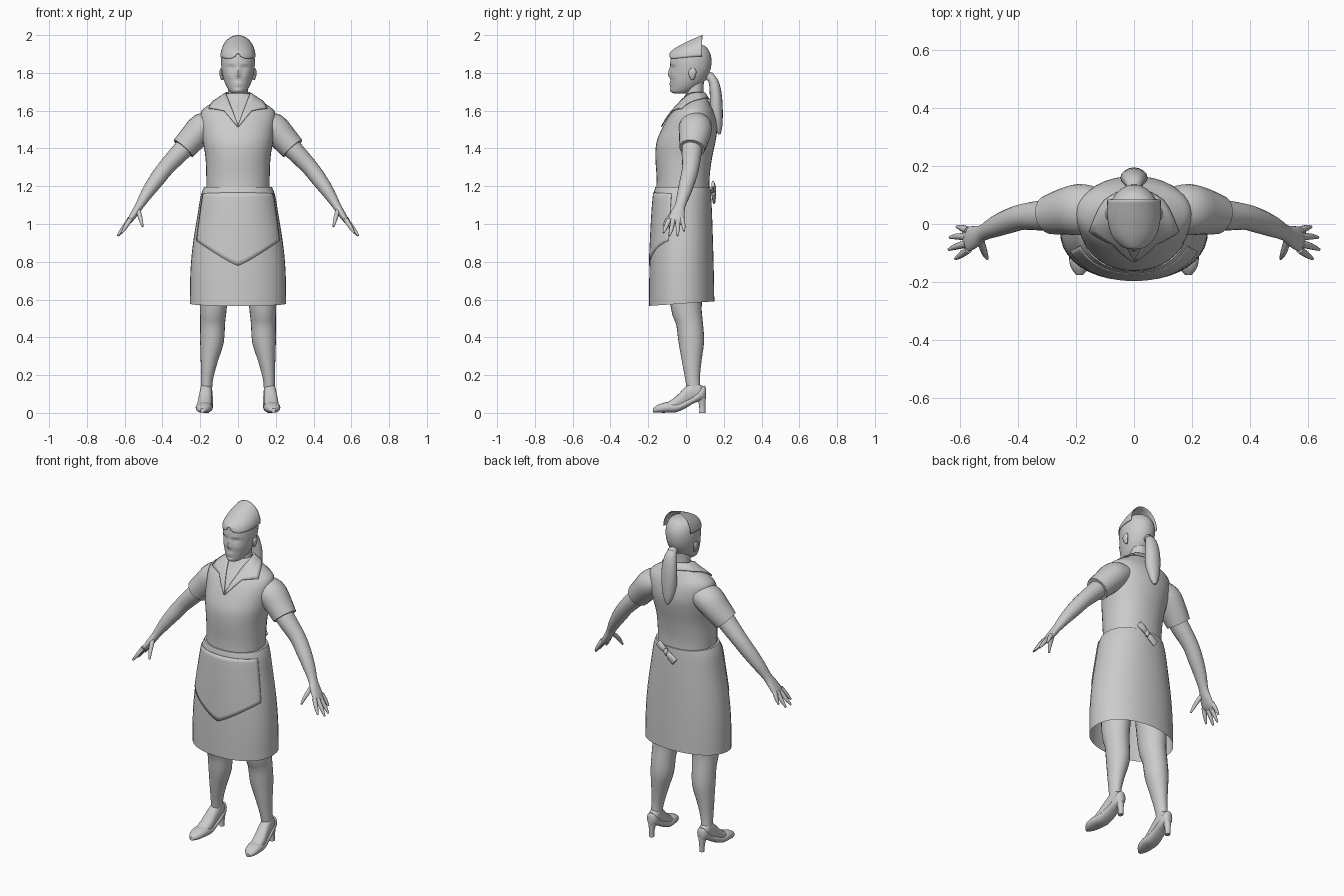
import bpy, bmesh, math
from mathutils import Vector
from math import sin, cos, pi, exp


def make(name, verts, faces, mirror=False):
    me = bpy.data.meshes.new(name)
    me.from_pydata([tuple(v) for v in verts], [], faces)
    bm = bmesh.new()
    bm.from_mesh(me)
    bmesh.ops.recalc_face_normals(bm, faces=bm.faces)
    bm.to_mesh(me)
    bm.free()
    ob = bpy.data.objects.new(name, me)
    bpy.context.collection.objects.link(ob)
    if mirror:
        ob.modifiers.new("mirror", 'MIRROR')
    return ob


def spline(secs, n):
    """Smooth resampling of the given rows (Catmull-Rom)."""
    out, last = [], len(secs) - 1
    for i in range(last):
        p = [secs[max(0, min(last, i + k))] for k in (-1, 0, 1, 2)]
        for s in range(n):
            t = s / n
            out.append([0.5 * (2*b + (c-a)*t + (2*a-5*b+4*c-d)*t*t + (3*b-a-3*c+d)*t**3)
                        for a, b, c, d in zip(*p)])
    return out + [list(secs[-1])]


def loft(name, secs, axis=None, ref=(0, 1, 0), n=3, sides=24, power=2.0, caps=(True, True), mirror=False):
    """Elliptical sections (x, y, z, a, b); b lies along ref, a across it."""
    rows = spline(secs, n)
    verts, faces = [], []
    for i, r in enumerate(rows):
        c = Vector(r[:3])
        t = Vector(axis) if axis else Vector(rows[min(i+1, len(rows)-1)][:3]) - Vector(rows[max(i-1, 0)][:3])
        t.normalize()
        v = Vector(ref)
        v = (v - t * v.dot(t)).normalized()
        u = t.cross(v)
        for k in range(sides):
            a = 2 * pi * k / sides
            ca, sa = cos(a), sin(a)
            e = 2 / power
            verts.append(c + u * math.copysign(abs(ca)**e, ca) * max(r[3], .002)
                         + v * math.copysign(abs(sa)**e, sa) * max(r[4], .002))
    m = len(rows)
    for i in range(m - 1):
        for k in range(sides):
            q = (k + 1) % sides
            faces.append((i*sides+k, i*sides+q, (i+1)*sides+q, (i+1)*sides+k))
    if caps[0]:
        faces.append(tuple(range(sides)))
    if caps[1]:
        faces.append(tuple((m-1)*sides + k for k in range(sides)))
    return make(name, verts, faces, mirror)


def stack(name, levels, **kw):
    """Upright body from levels (z, y_front, y_back, half_width)."""
    return loft(name, [(0, (f+b)/2, z, w, (b-f)/2) for z, f, b, w in levels], axis=(0, 0, 1), **kw)


def sheet(name, rows, mirror=False):
    w = len(rows[0])
    faces = [(i*w+j, i*w+j+1, (i+1)*w+j+1, (i+1)*w+j)
             for i in range(len(rows)-1) for j in range(w-1)]
    return make(name, [p for r in rows for p in r], faces, mirror)


def cling(ob, target, offset, thick):
    m = ob.modifiers.new("cling", 'SHRINKWRAP')
    m.target, m.offset, m.wrap_mode = target, offset, 'ABOVE_SURFACE'
    ob.modifiers.new("thickness", 'SOLIDIFY').thickness = thick


# blouse body
blouse = stack("blouse", [
    (1.17, -.158, .125, .168), (1.25, -.156, .125, .168), (1.35, -.162, .138, .172),
    (1.43, -.157, .155, .185), (1.50, -.13, .165, .195), (1.56, -.098, .158, .20),
    (1.60, -.068, .145, .192), (1.63, -.042, .13, .155), (1.66, -.018, .115, .105),
    (1.69, 0, .095, .062)], sides=36, power=2.15)

# skirt, hem slightly lower at the front
skirt = stack("skirt", [
    (1.195, -.163, .13, .18), (1.15, -.172, .133, .197), (1.05, -.18, .138, .214),
    (.9, -.188, .143, .238), (.75, -.194, .147, .252), (.58, -.196, .15, .255)],
    sides=40, power=2.15, caps=(True, False))
for v in skirt.data.vertices:
    v.co.z += max(0, .75 - v.co.z) / .17 * v.co.y * .07

# pointed half apron
rows = []
for i in range(15):
    row = []
    for j in range(31):
        a = (j / 15 - 1) * 1.1
        low = .78 + .15 * abs(sin(a)) ** 1.2
        row.append((.24 * sin(a), -.2 * cos(a), 1.17 + (low - 1.17) * i / 14))
    rows.append(row)
cling(sheet("apron", rows), skirt, .004, .003)

# collar with lapels
inner = [(0, .1, 1.70), (.06, .06, 1.69), (.055, 0, 1.67), (.035, -.05, 1.61), (0, -.125, 1.52)]
outer = [(0, .125, 1.66), (.10, .08, 1.66), (.15, -.02, 1.605), (.075, -.07, 1.60), (.004, -.13, 1.515)]
rows = []
for i in range(4):
    for s in range(5 if i == 3 else 4):
        a = Vector(inner[i]).lerp(Vector(inner[i+1]), s / 4)
        b = Vector(outer[i]).lerp(Vector(outer[i+1]), s / 4)
        rows.append([a.lerp(b, k / 4) for k in range(5)])
cling(sheet("collar", rows, True), blouse, .009, .006)

# apron bow at the back
loft("bow_loop_upper", [(.03, .14, 1.17, .01, .01), (.055, .147, 1.19, .02, .012), (.085, .143, 1.212, .022, .008)], sides=12)
loft("bow_loop_lower", [(.03, .14, 1.17, .01, .01), (.005, .147, 1.15, .02, .012), (-.03, .148, 1.125, .024, .008)], sides=12)
loft("bow_knot", [(.03, .145, 1.15, .008, .008), (.03, .148, 1.17, .015, .012), (.03, .145, 1.19, .008, .008)], sides=12)

# short sleeves
loft("sleeve", [(.12, .05, 1.535, .06, .075), (.185, .05, 1.51, .079, .088),
                (.24, .043, 1.455, .073, .08), (.29, .032, 1.40, .067, .068)], mirror=True)

# arms and palms
loft("arm", [(.25, .035, 1.44, .055, .055), (.31, .03, 1.375, .05, .053), (.38, .025, 1.30, .044, .045),
             (.43, .01, 1.235, .041, .042), (.48, -.01, 1.165, .033, .036), (.52, -.03, 1.10, .023, .028),
             (.545, -.043, 1.06, .02, .037), (.572, -.053, 1.02, .015, .043), (.583, -.058, 1.005, .009, .036)],
     sides=20, mirror=True)

# fingers and thumb
fingers = {"little": ((.572, -.022, 1.03), (.592, -.014, .995), (.61, -.010, .963)),
           "ring": ((.576, -.044, 1.02), (.607, -.043, .975), (.634, -.046, .938)),
           "middle": ((.576, -.068, 1.02), (.61, -.077, .975), (.638, -.088, .938)),
           "index": ((.570, -.088, 1.025), (.595, -.106, .985), (.615, -.12, .953)),
           "thumb": ((.528, -.058, 1.07), (.515, -.098, 1.025), (.505, -.12, .985))}
for label, (a, b, c) in fingers.items():
    loft(label + "_finger", [(*a, .013, .013), (*b, .011, .011), (*c, .005, .005)],
         ref=(1, 0, 0) if label == "thumb" else (0, 1, 0), sides=10, mirror=True)

# legs
loft("leg", [(.12, 0, .85, .09, .1), (.13, 0, .58, .073, .084), (.134, .018, .48, .066, .071),
             (.138, .028, .38, .063, .068), (.152, .03, .28, .046, .053), (.163, .034, .19, .033, .04),
             (.167, .04, .13, .03, .036), (.168, .042, .09, .028, .034)], mirror=True)


# feet and pumps from (y, top, bottom, half_width)
def shoe_loft(name, prof):
    loft(name, [(.167 + max(0, .05 - y) * .09, y, (t+b)/2, (t-b)/2, w) for y, t, b, w in prof],
         axis=(0, 1, 0), ref=(1, 0, 0), sides=20, power=2.3, mirror=True)


shoe_loft("foot", [(.09, .14, .08, .012), (.075, .15, .075, .028), (.04, .165, .06, .032),
                   (0, .14, .035, .034), (-.05, .09, .012, .038), (-.10, .054, .006, .036)])
shoe_loft("pump", [(.105, .135, .075, .013), (.088, .142, .068, .03), (.04, .09, .05, .036),
                   (0, .07, .026, .039), (-.05, .052, .004, .043), (-.095, .058, .001, .044),
                   (-.145, .045, .001, .035), (-.175, .024, .003, .012)])
loft("shoe_heel", [(.167, .086, 0, .014, .016), (.167, .086, .04, .015, .017), (.167, .08, .10, .027, .026)],
     axis=(0, 0, 1), mirror=True)

# neck
stack("neck", [(1.62, -.01, .105, .062), (1.69, 0, .093, .053), (1.76, -.005, .095, .052)])

# head, with the face pushed out and in by soft bumps
head = stack("head", [
    (1.690, -.06, .0, .022), (1.70, -.078, .03, .042), (1.73, -.082, .075, .062),
    (1.77, -.083, .108, .077), (1.82, -.083, .13, .087), (1.87, -.082, .135, .089),
    (1.91, -.068, .125, .082), (1.94, -.032, .103, .06), (1.953, .02, .07, .02)], sides=64, n=6)
bumps = [(0, 1.805, .010, .022, -.010), (0, 1.787, .014, .009, -.009), (.034, 1.828, .017, .011, .010),
         (.034, 1.826, .010, .006, -.006), (.036, 1.848, .020, .007, -.004), (0, 1.745, .022, .005, -.005),
         (0, 1.733, .018, .005, -.005), (0, 1.708, .018, .010, -.005), (.045, 1.785, .018, .018, -.004)]
for v in head.data.vertices:
    x, y, z = v.co
    if y < 0:
        v.co.y += sum(d * exp(-((abs(x)-x0)/sx)**2 - ((z-z0)/sz)**2) for x0, z0, sx, sz, d in bumps)

# ears
loft("ear", [(.082, .035, 1.762, .006, .006), (.087, .033, 1.78, .009, .016), (.09, .034, 1.805, .009, .021),
             (.088, .036, 1.822, .006, .012)], axis=(0, 0, 1), sides=12, mirror=True)

# ponytail with tie
loft("ponytail", [(0, .115, 1.79, .018, .018), (0, .145, 1.755, .034, .026), (0, .158, 1.68, .046, .032),
                  (0, .16, 1.58, .044, .035), (0, .17, 1.51, .027, .022), (0, .178, 1.475, .006, .006)], sides=16)
loft("hair_tie", [(0, .118, 1.79, .024, .024), (0, .13, 1.775, .028, .026)], sides=16, n=1)

# cap: arches (y, half_width, base, top) open at the back
arches = spline([(-.087, .012, 1.888, 1.902), (-.078, .042, 1.876, 1.916), (-.04, .076, 1.878, 1.942),
                 (.02, .092, 1.884, 1.972), (.085, .092, 1.888, 2.0)], 4)
cap = sheet("cap", [[(w * cos(pi*k/24), y, b + (t-b) * sin(pi*k/24)) for k in range(25)]
                    for y, w, b, t in arches])
cap.modifiers.new("thickness", 'SOLIDIFY').thickness = .004

# smooth shading with crisp hems
for ob in bpy.data.objects:
    ob.select_set(True)
bpy.context.view_layer.objects.active = head
bpy.ops.object.shade_smooth_by_angle(angle=math.radians(45))
